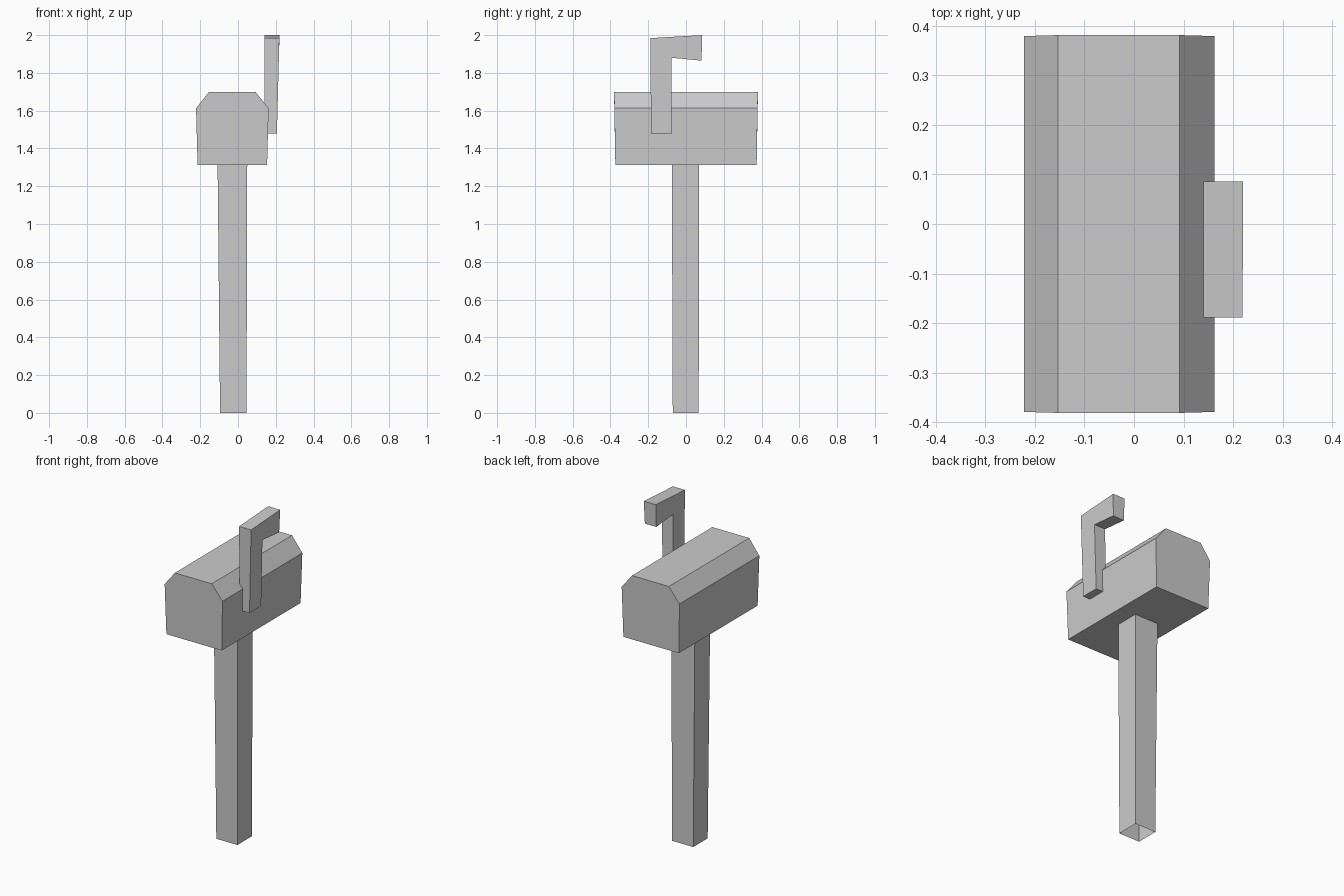
import bpy
import bmesh

cube = bpy.data.objects.get("Cube")
if cube:
    bpy.data.objects.remove(cube, do_unlink=True)

grey = bpy.data.materials.new("plain grey")
grey.use_nodes = True
GREY = (0.6, 0.6, 0.6, 1)
grey.diffuse_color = GREY
grey.node_tree.nodes["Principled BSDF"].inputs["Base Color"].default_value = GREY


def loft(name, first, second, capped=True):
    """Join two matching outlines with side faces, optionally closing both ends."""
    bm = bmesh.new()
    a = [bm.verts.new(p) for p in first]
    b = [bm.verts.new(p) for p in second]
    for i in range(len(a)):
        j = (i + 1) % len(a)
        bm.faces.new((a[i], a[j], b[j], b[i]))
    if capped:
        bm.faces.new(a[::-1])
        bm.faces.new(b)
    bmesh.ops.recalc_face_normals(bm, faces=bm.faces)
    mesh = bpy.data.meshes.new(name)
    bm.to_mesh(mesh)
    bm.free()
    mesh.materials.append(grey)
    obj = bpy.data.objects.new(name, mesh)
    bpy.context.collection.objects.link(obj)
    return obj


def rectangle(x0, x1, y0, y1, z):
    return [(x0, y0, z), (x1, y0, z), (x1, y1, z), (x0, y1, z)]


# Hollow post, slightly wider at the top, open at both ends
loft("post", rectangle(-0.095, 0.045, -0.07, 0.067, 0),
     rectangle(-0.108, 0.049, -0.075, 0.07, 1.313), capped=False)

# Box with chamfered upper edges; each point is x, z, half length
box = [(-0.214, 1.313, 0.374), (0.154, 1.313, 0.374), (0.162, 1.613, 0.379),
       (0.092, 1.70, 0.381), (-0.153, 1.70, 0.381), (-0.222, 1.613, 0.379)]
loft("mailbox_body", [(x, -d, z) for x, z, d in box],
     [(x, d, z) for x, z, d in box])

# Raised flag on the left side; each point is y, z, outer x
flag = [(-0.185, 1.48, 0.206), (-0.075, 1.48, 0.206), (-0.077, 1.88, 0.216),
        (0.082, 1.865, 0.216), (0.086, 2.0, 0.22), (-0.189, 1.984, 0.219)]
loft("flag", [(0.14, y, z) for y, z, x in flag],
     [(x, y, z) for y, z, x in flag])
